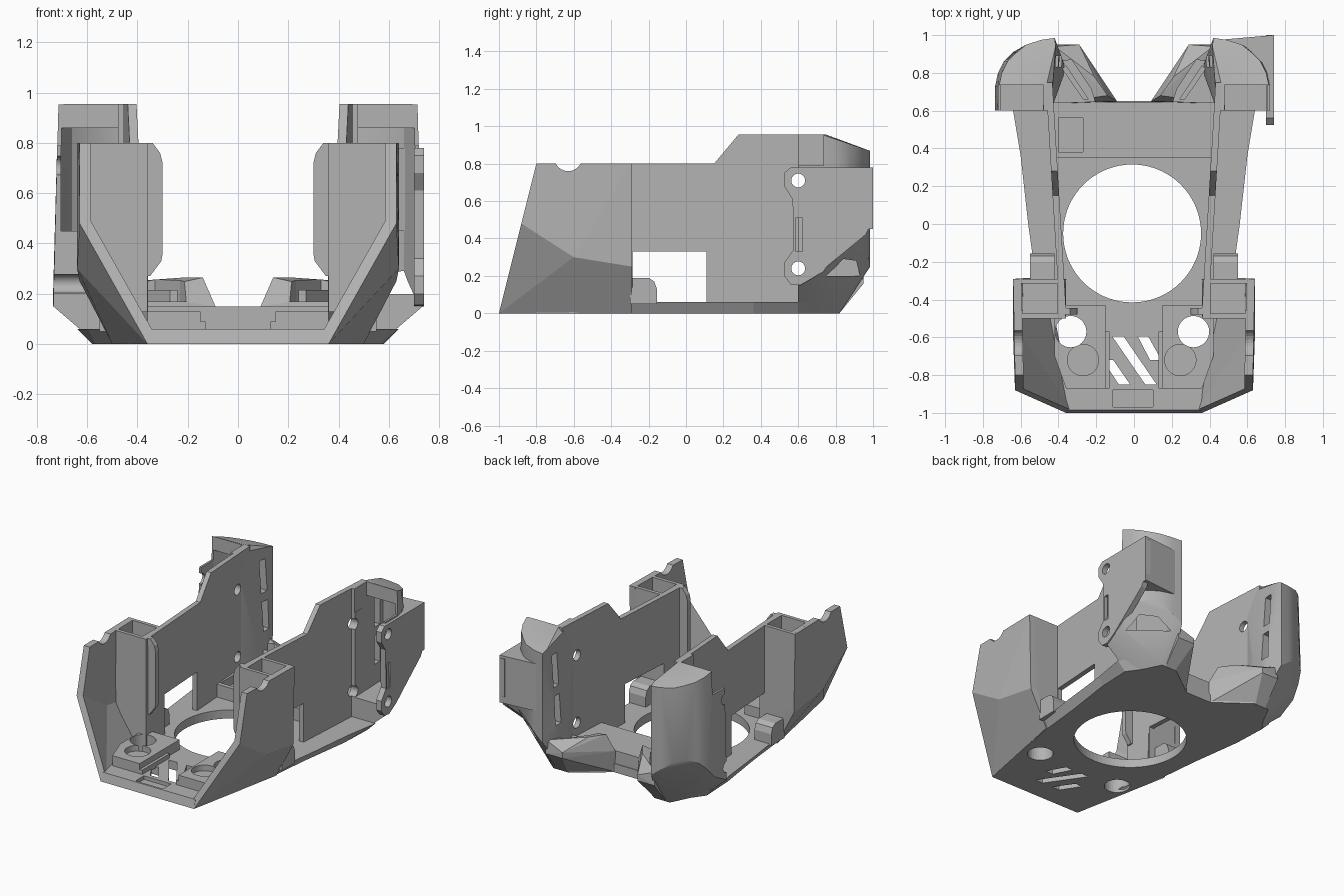
import bpy, bmesh, math

if "Cube" in bpy.data.objects:
    bpy.data.objects.remove(bpy.data.objects["Cube"])

grey = bpy.data.materials.new("plain grey")
grey.diffuse_color = (0.45, 0.45, 0.45, 1)
grey.use_nodes = True
grey.node_tree.nodes["Principled BSDF"].inputs["Base Color"].default_value = grey.diffuse_color


def finish(name, bm):
    bmesh.ops.recalc_face_normals(bm, faces=bm.faces)
    me = bpy.data.meshes.new(name)
    bm.to_mesh(me)
    bm.free()
    me.materials.append(grey)
    ob = bpy.data.objects.new(name, me)
    bpy.context.collection.objects.link(ob)
    return ob


def loft(name, low, high):
    """Closed solid between two rings with equal point counts."""
    bm = bmesh.new()
    a = [bm.verts.new(p) for p in low]
    b = [bm.verts.new(p) for p in high]
    bm.faces.new(a)
    bm.faces.new(b)
    for i in range(len(a)):
        j = (i + 1) % len(a)
        bm.faces.new((a[i], a[j], b[j], b[i]))
    return finish(name, bm)


def prism(name, pts, z0, z1):
    return loft(name, [(x, y, z0) for x, y in pts], [(x, y, z1) for x, y in pts])


def side_prism(name, pts, xa, xb):
    """Extrude a (y, z) outline along x; xa and xb are functions of y."""
    return loft(name, [(xa(y), y, z) for y, z in pts], [(xb(y), y, z) for y, z in pts])


def hull(name, pts):
    bm = bmesh.new()
    for p in pts:
        bm.verts.new(p)
    res = bmesh.ops.convex_hull(bm, input=bm.verts)
    junk = {g for g in res["geom_interior"] + res["geom_unused"] if isinstance(g, bmesh.types.BMVert)}
    bmesh.ops.delete(bm, geom=list(junk), context='VERTS')
    bmesh.ops.dissolve_limit(bm, angle_limit=0.01, verts=bm.verts, edges=bm.edges)
    return finish(name, bm)


def box(name, x, y, z):
    x, y, z = sorted(x), sorted(y), sorted(z)
    return prism(name, [(x[0], y[0]), (x[1], y[0]), (x[1], y[1]), (x[0], y[1])], *z)


def disc(cx, cy, r, n=32):
    return [(cx + r * math.cos(2 * math.pi * i / n), cy + r * math.sin(2 * math.pi * i / n)) for i in range(n)]


def hole_x(s, y, z, r):
    return side_prism("cutter", disc(y, z, r, 24), lambda q: s * .2, lambda q: s * .9)


def bake(ob):
    dg = bpy.context.evaluated_depsgraph_get()
    me = bpy.data.meshes.new_from_object(ob.evaluated_get(dg))
    ob.modifiers.clear()
    ob.data = me


def cut(ob, *cutters):
    for c in cutters:
        m = ob.modifiers.new("cut", 'BOOLEAN')
        m.operation, m.solver, m.object = 'DIFFERENCE', 'EXACT', c
        bake(ob)
        bpy.data.objects.remove(c)


def smooth(ob):
    bpy.ops.object.select_all(action='DESELECT')
    ob.select_set(True)
    bpy.context.view_layer.objects.active = ob
    bpy.ops.object.shade_smooth_by_angle(angle=math.radians(28))


def both(pts):
    return pts + [(-x, y) for x, y in reversed(pts)]


# floor plate with chamfered rim, large opening and diagonal vents
low = both([(.36, -1), (.44, -.6), (.49, -.29), (.52, 0), (.57, .36), (.58, .6), (.42, .82), (.33, .82), (.1, .65)])
top = both([(.36, -.985), (.46, -.6), (.52, -.29), (.56, 0), (.6, .36), (.64, .6), (.45, .85), (.35, .85), (.1, .65)])
floor = loft("floor_plate", [(x, y, 0) for x, y in low], [(x, y, .06) for x, y in top])
vents = [[(-.165, -.72), (-.11, -.72), (-.02, -.85), (-.08, -.85)],
         [(-.115, -.595), (-.055, -.595), (.12, -.85), (.06, -.85)],
         [(.02, -.595), (.075, -.595), (.145, -.72), (.085, -.72)]]
cut(floor, prism("cutter", disc(-.01, -.05, .365, 72), -.1, .2),
    prism("cutter", disc(-.335, -.57, .083), -.1, .2),
    prism("cutter", disc(.315, -.57, .083), -.1, .2),
    box("cutter", (-.11, .1), (-.97, -.88), (.035, .2)),
    *[prism("cutter", v, -.1, .2) for v in vents])

# raised rear shelf with a small pocket
shelf = prism("rear_shelf", [(-.42, .35), (.42, .35), (.45, .645), (-.45, .645)], .05, .15)
cut(shelf, box("cutter", (-.4, -.27), (.38, .56), (.09, .3)))

for s, side in ((1, "right"), (-1, "left")):
    def m(pts):
        return [(s * p[0],) + tuple(p[1:]) for p in pts]

    # front block with a through hole and a shallow seat
    hx, px = (.315, .245) if s > 0 else (.335, .27)
    block = prism(side + "_front_block", m([(.15, -.87), (.36, -.87), (.42, -.7), (.42, -.43), (.15, -.43)]), .05, .13)
    cut(block, prism("cutter", disc(s * hx, -.57, .083), -.1, .3),
        prism("cutter", disc(s * px, -.72, .083), .09, .3))
    box(side + "_block_step", (s * .13, s * .16), (-.87, -.57), (.05, .09))

    # faceted front outer wall
    bm = bmesh.new()
    A, B, C, D, E, F, G = [bm.verts.new(p) for p in m([
        (.36, -1, 0), (.63, -.88, .48), (.63, -.8, .8), (.64, -.6, .3),
        (.64, -.29, .8), (.63, -.29, .25), (.5, -.29, 0)])]
    for f in ((A, D, B), (B, D, E, C), (D, F, E), (A, G, F, D)):
        bm.faces.new(f if s > 0 else f[::-1])
    wall = bpy.data.meshes.new("front_wall")
    bm.to_mesh(wall)
    bm.free()
    wall.materials.append(grey)
    fw = bpy.data.objects.new(side + "_front_wall", wall)
    bpy.context.collection.objects.link(fw)
    mod = fw.modifiers.new("thickness", 'SOLIDIFY')
    mod.thickness, mod.offset, mod.use_even_offset = .045, -1, True
    bake(fw)
    cut(fw, hole_x(s, -.63, .835, .075))

    # hollow front tower
    tower = loft(side + "_tower",
                 m([(.36, -.5, .03), (.43, -.5, .03), (.59, -.5, .25), (.615, -.5, .8), (.36, -.5, .8)]),
                 m([(.36, -.29, .03), (.49, -.29, .03), (.61, -.29, .25), (.63, -.29, .8), (.385, -.29, .8)]))
    cut(tower, box("cutter", (s * .405, s * .605), (-.475, -.315), (.3, 1)))

    # rounded inner guide plate
    xz = [(.38, .27), (.35, .27), (.305, .33), (.3, .36), (.3, .72), (.31, .76), (.34, .8), (.38, .8)]
    loft(side + "_guide_plate", m([(x, -.48, z) for x, z in xz]), m([(x, -.445, z) for x, z in xz]))

    # long side wall with window and screw holes
    yz = [(-.48, .03), (-.48, .8), (.15, .8), (.28, .955), (.75, .955), (.75, .03)]
    sw = side_prism(side + "_side_wall", yz, lambda y: s * (.36 + (y + .45) * .06),
                    lambda y: s * (.395 + (y + .45) * .06))
    cut(sw, box("cutter", (s * .2, s * .7), (-.285, .11), (.06, .33)),
        hole_x(s, .6, .71, .037), hole_x(s, .6, .24, .037))

    # rounded tab beside the window
    tab = [(-.3, .05), (-.155, .05), (-.155, .13), (-.17, .17), (-.2, .19), (-.3, .19)]
    side_prism(side + "_window_tab", tab, lambda y: s * .42, lambda y: s * .55)

    # rear pod shell, open to the front
    rim = [(.44, .6), (.735, .6), (.735, .73), (.72, .8), (.69, .86), (.64, .91), (.57, .95), (.49, .975), (.42, .985), (.415, .94), (.46, .75)]
    zlow = [.15, .15, .22, .3, .36, .38, .36, .3, .25, .25, .2]
    pts = [(x, y, z) for (x, y), z in zip(rim, zlow)]
    pts += [(x - (.02 if x > .6 else 0), y, .955 if y < .76 else .955 - (y - .73) * .34) for x, y in rim]
    pts += [(.45, .6, 0), (.56, .6, 0), (.45, .82, 0), (.36, .82, 0), (.63, .6, .06)]
    pod = hull(side + "_rear_pod", m(pts))
    zb = .2 if s > 0 else .45
    inner = m([(.485, .5), (.705, .5), (.705, .73), (.66, .84), (.56, .91), (.47, .93)])
    cut(pod, box("cutter", (s * .478, s * .9), (.5, .735), (.79, 1.1)),
        prism("cutter", inner, zb, .86),
        hole_x(s, .6, .71, .037), hole_x(s, .6, .24, .037),
        *[box("cutter", (s * .38, s * .52), (.83, .89), z) for z in ((.34, .54), (.6, .82))])
    smooth(pod)

    # angled rear lobe with a recess
    lobe = hull(side + "_rear_lobe", m([
        (.1, .64, 0), (.09, .65, .15), (.14, .68, .265), (.21, .78, .265), (.29, .95, .16),
        (.29, .95, .2), (.42, .95, .16), (.42, .94, .25), (.34, .82, 0), (.42, .82, 0),
        (.43, .64, .2), (.43, .64, 0)]))
    cut(lobe, prism("cutter", m([(.19, .6), (.23, .72), (.33, .87), (.39, .86), (.41, .74), (.43, .6)]), .17, .4))
    # rib inside the recess
    prism(side + "_lobe_rib", m([(.24, .66), (.36, .84), (.38, .82), (.27, .66)]), .15, .215)

# right-hand mounting plate with screw holes and slot
outline = [(.56, .78), (.525, .75), (.525, .68), (.57, .61), (.575, .34), (.525, .27), (.525, .2), (.56, .155),
           (.61, .15), (.68, .19), (.96, .42), (1, .5), (1, .76), (.98, .78)]
plate = side_prism("mounting_plate", outline, lambda y: .7, lambda y: .74)
cut(plate, hole_x(1, .6, .71, .037), hole_x(1, .6, .24, .037),
    box("cutter", (.6, .8), (.585, .622), (.33, .51)))

# web joining the mounting plate to the rear pod
hull("plate_web", [(x, y, z) for z in (.45, .78) for x, y in ((.45, .975), (.74, 1), (.74, .8), (.71, .8), (.58, .94))])
